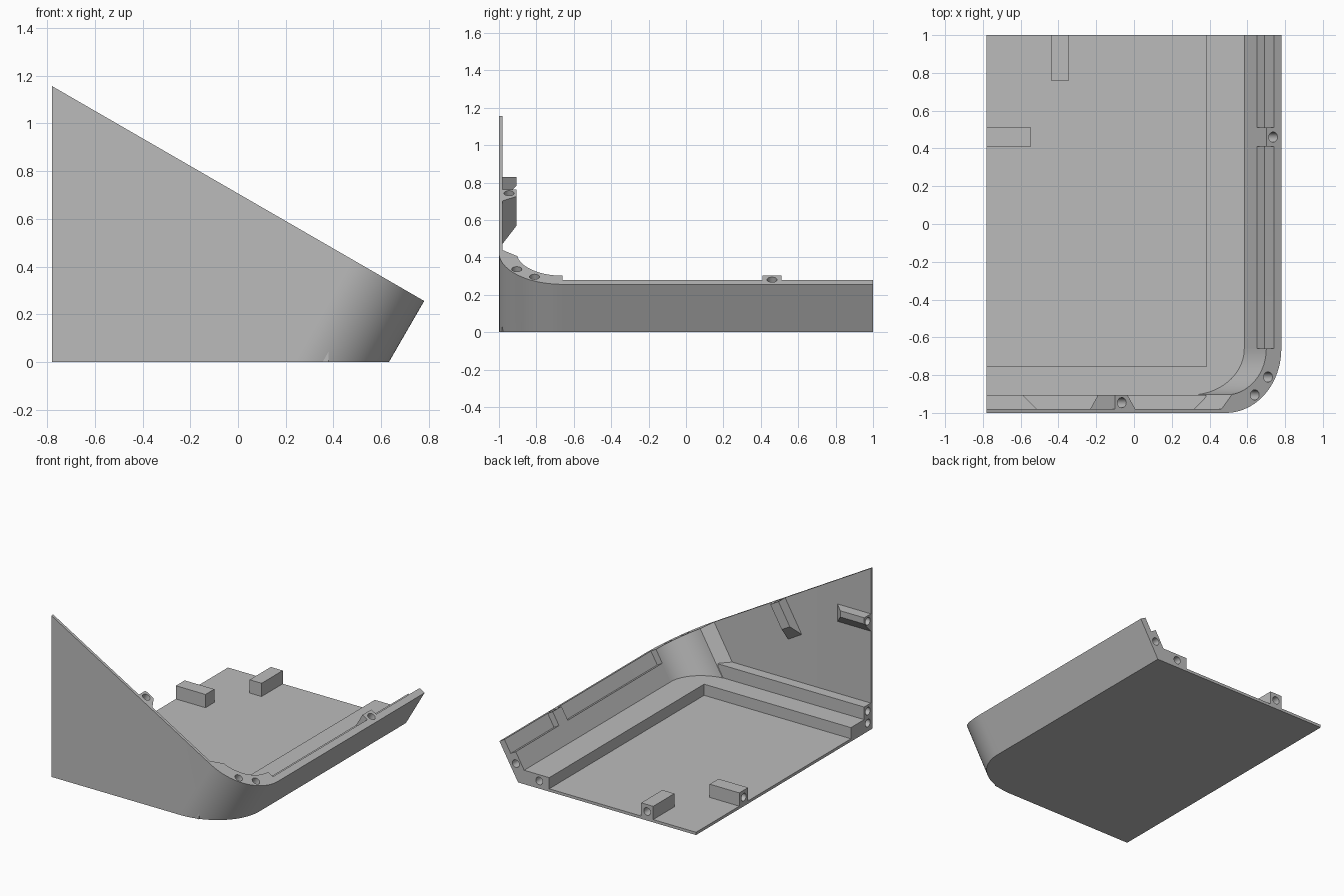
import bpy, bmesh
from math import sin, cos, pi, radians
from mathutils import Vector

if "Cube" in bpy.data.objects:
    bpy.data.objects.remove(bpy.data.objects["Cube"])

grey = bpy.data.materials.new("plain grey")
grey.use_nodes = True
grey.diffuse_color = (0.5, 0.5, 0.5, 1)
grey.node_tree.nodes["Principled BSDF"].inputs["Base Color"].default_value = (0.5, 0.5, 0.5, 1)

# Sloped frame: u runs down the tilted top plane, AXIS is its normal
SLOPE = radians(30)
DOWN = Vector((cos(SLOPE), 0, -sin(SLOPE)))
AXIS = Vector((sin(SLOPE), 0, cos(SLOPE)))
CORNER = Vector((0.78, 0, 0.256))
LEFT = -0.78
RADIUS = 0.34
parts = {}


def at_w(u, y, w=0):
    return CORNER + DOWN * u + AXIS * w + Vector((0, y, 0))


def at_z(u, y, z):
    p = at_w(u, y)
    return p + AXIS * ((z - p.z) / AXIS.z)


def top_z(x):
    return CORNER.z + (CORNER.x - x) * sin(SLOPE) / cos(SLOPE)


def loft(name, lower, upper):
    """Solid between two matching outlines."""
    bm = bmesh.new()
    a = [bm.verts.new(p) for p in lower]
    b = [bm.verts.new(p) for p in upper]
    n = len(a)
    bm.faces.new(a[::-1])
    bm.faces.new(b)
    for i in range(n):
        j = (i + 1) % n
        bm.faces.new((a[i], a[j], b[j], b[i]))
    bmesh.ops.recalc_face_normals(bm, faces=bm.faces)
    mesh = bpy.data.meshes.new(name)
    bm.to_mesh(mesh)
    bm.free()
    mesh.materials.append(grey)
    obj = bpy.data.objects.new(name, mesh)
    bpy.context.collection.objects.link(obj)
    parts[name] = obj
    return obj


def box(name, x0, x1, y0, y1, z0, z1):
    ring = [(x0, y0), (x1, y0), (x1, y1), (x0, y1)]
    return loft(name, [(x, y, z0) for x, y in ring], [(x, y, z1) for x, y in ring])


def arc(inset_u, inset_y, end=90, steps=20):
    """Rounded corner from the right wall round to the front wall."""
    ru, ry = RADIUS - inset_u, RADIUS - inset_y
    angles = [radians(end) * i / steps for i in range(steps + 1)]
    return [(-RADIUS + ru * cos(t), RADIUS - 1 - ry * sin(t)) for t in angles]


# Thin outer shell, extruded along the tilted axis and cut level at the base
outer = [(0, 1)] + arc(0, 0)
inner = arc(0.046, 0.02)[::-1] + [(-0.046, 1)]


def shell_ring(place, z):
    ends = [(LEFT, -1, z), (LEFT, -0.98, z)]
    return [place(*p) for p in outer] + ends + [place(*p) for p in inner]


loft("outer_shell", shell_ring(lambda u, y: at_z(u, y, 0), 0),
     shell_ring(at_w, top_z(LEFT)))

# Floor plate and raised rim around its recess
edge = [(-0.02, 1)] + arc(0.02, 0.01)


def floor_ring(z, rest):
    return [at_z(u, y, z) for u, y in edge] + [(x, y, z) for x, y in rest]


plate = [(LEFT, -0.99), (LEFT, 1)]
loft("floor", floor_ring(0, plate), floor_ring(0.02, plate))
recess = [(LEFT, -0.99), (LEFT, -0.755), (0.385, -0.755), (0.385, 1)]
loft("floor_rim", floor_ring(0, recess), floor_ring(0.1, recess))

# Thick rounded corner with a slanted end
block = arc(0.03, 0.01) + [(-0.37, -0.985)] + arc(0.092, 0.095, 81)[::-1]
loft("corner_block", [at_z(u, y, 0.04) for u, y in block], [at_w(u, y) for u, y in block])


# Thick lower part of the right wall, and the screw boss standing on it
def wall_strip(y0, y1):
    return [(-0.092, y0), (-0.02, y0), (-0.02, y1), (-0.092, y1)]


strip = wall_strip(RADIUS - 1, 1)
loft("right_wall_ledge", [at_z(u, y, 0) for u, y in strip], [at_w(u, y, -0.1) for u, y in strip])
boss = wall_strip(0.41, 0.51)
loft("right_wall_boss", [at_w(u, y, -0.15) for u, y in boss], [at_w(u, y) for u, y in boss])

# Front wall ledge
box("front_ledge", LEFT, 0.38, -0.985, -0.905, 0, 0.19)

# Horizontal screw bar with chamfered underside and tapered end
section = [(-0.985, 0.70), (-0.985, 0.83), (-0.905, 0.83), (-0.905, 0.785)]
loft("front_wall_bar", [(LEFT, y, z) for y, z in section],
     [(-0.51 if y < -0.95 else -0.59, y, z) for y, z in section])

# Tilted screw post with chamfered foot
post = [(-1.016, -0.985), (-1.016, -0.905), (-0.941, -0.905), (-0.889, -0.985)]
loft("front_wall_post", [at_w(u, y, -0.27 if y < -0.95 else -0.18) for u, y in post],
     [at_w(u, y) for u, y in post])

# Screw blocks on the floor
box("floor_block_back", -0.44, -0.345, 0.76, 1, 0.01, 0.115)
box("floor_block_side", LEFT, -0.545, 0.41, 0.51, 0.01, 0.115)


# Blind screw holes
def hole(centre, direction, *targets, radius=0.027, depth=0.12):
    d = Vector(direction).normalized()
    bpy.ops.mesh.primitive_cylinder_add(vertices=24, radius=radius, depth=depth * 2,
                                        location=centre, rotation=d.to_track_quat('Z', 'Y').to_euler())
    cutter = bpy.context.object
    cutter.hide_render = True
    for name in targets:
        obj = parts[name]
        mod = obj.modifiers.new("hole", 'BOOLEAN')
        mod.operation = 'DIFFERENCE'
        mod.solver = 'EXACT'
        mod.object = cutter
        bpy.context.view_layer.update()
        graph = bpy.context.evaluated_depsgraph_get()
        mesh = bpy.data.meshes.new_from_object(obj.evaluated_get(graph))
        obj.modifiers.clear()
        obj.data = mesh
        mesh.materials.clear()
        mesh.materials.append(grey)
    bpy.data.objects.remove(cutter)


for u, y in [(-0.162, -0.905), (-0.081, -0.81)]:
    hole(at_w(u, y), AXIS, "corner_block", "outer_shell")
hole(at_w(-0.05, 0.46), AXIS, "right_wall_boss", "right_wall_ledge", "outer_shell")
hole(at_w(-0.975, -0.946), AXIS, "front_wall_post")
hole((LEFT, -0.946, 0.79), (1, 0, 0), "front_wall_bar")
hole((LEFT, -0.946, 0.145), (1, 0, 0), "front_ledge")
hole((LEFT, -0.946, 0.06), (1, 0, 0), "front_ledge", "floor_rim")
hole((LEFT, 0.46, 0.065), (1, 0, 0), "floor_block_side")
hole((-0.392, 1, 0.065), (0, 1, 0), "floor_block_back")
hole((0.65, 1, 0.13), (0, 1, 0), "right_wall_ledge", "outer_shell")
hole((0.464, 1, 0.055), (0, 1, 0), "floor_rim")

# Smooth the rounded corner and holes, keep edges sharp
bpy.ops.object.select_all(action='DESELECT')
for obj in parts.values():
    obj.select_set(True)
bpy.context.view_layer.objects.active = parts["outer_shell"]
bpy.ops.object.shade_smooth_by_angle(angle=radians(30))
